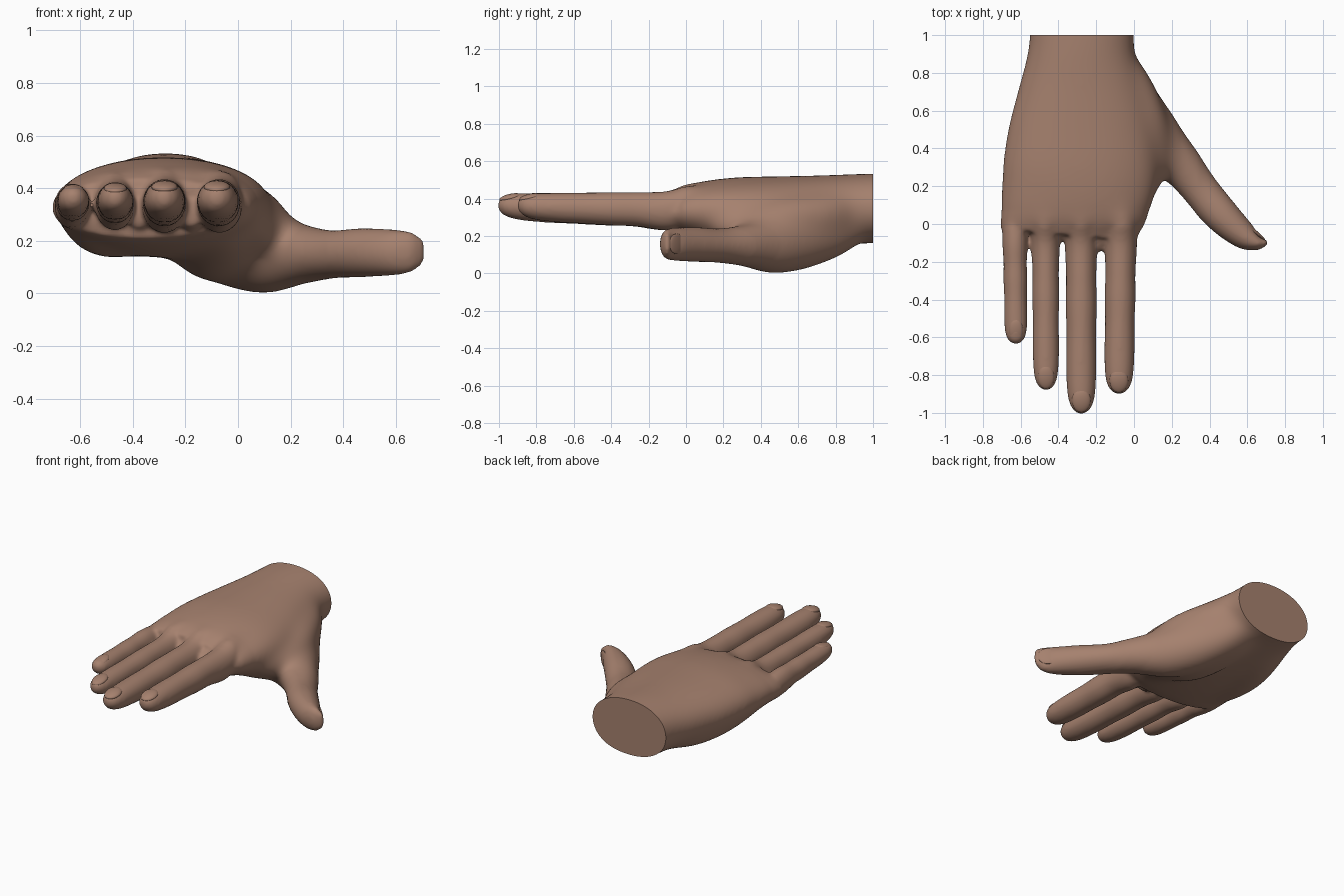
import bpy, bmesh, math
from mathutils import Vector

if "Cube" in bpy.data.objects:
    bpy.data.objects.remove(bpy.data.objects["Cube"])

skin = bpy.data.materials.new("skin brown")
skin.diffuse_color = (0.38, 0.22, 0.157, 1)
skin.use_nodes = True
skin.node_tree.nodes["Principled BSDF"].inputs["Base Color"].default_value = skin.diffuse_color
bm = bmesh.new()
N = 32


def resample(st, steps=6):
    """Catmull-Rom curve through stations (x, y, z, half width, half height)."""
    out = []
    for i in range(len(st) - 1):
        p0, p1, p2, p3 = (Vector(st[max(0, min(len(st) - 1, i + k))]) for k in (-1, 0, 1, 2))
        for s in range(steps):
            t = s / steps
            out.append(0.5 * (2 * p1 + (p2 - p0) * t + (2 * p0 - 5 * p1 + 4 * p2 - p3) * t * t
                              + (3 * p1 - p0 - 3 * p2 + p3) * t ** 3))
    return out + [Vector(st[-1])]


def loft(stations, power=1.0):
    """Closed tube of upright rounded sections along a path."""
    pts = resample(stations)
    rings = []
    for i, p in enumerate(pts):
        d = pts[min(i + 1, len(pts) - 1)] - pts[max(i - 1, 0)]
        side = Vector((-d[1], d[0], 0)).normalized()
        ring = []
        for k in range(N):
            a = 2 * math.pi * k / N
            c, s = math.cos(a), math.sin(a)
            u = math.copysign(abs(c) ** power, c) * max(p[3], 0.004)
            v = math.copysign(abs(s) ** power, s) * max(p[4], 0.004)
            ring.append(bm.verts.new(Vector(p[:3]) + side * u + Vector((0, 0, v))))
        rings.append(ring)
    for r0, r1 in zip(rings, rings[1:]):
        for k in range(N):
            j = (k + 1) % N
            bm.faces.new((r0[k], r0[j], r1[j], r1[k]))
    bm.faces.new(rings[0][::-1])
    bm.faces.new(rings[-1])


# wrist and palm
loft([(-.275, 1.2, .347, .28, .188), (-.275, 1.0, .347, .28, .188),
      (-.28, .9, .345, .287, .188), (-.28, .75, .336, .328, .19),
      (-.28, .5, .328, .392, .192), (-.29, .25, .331, .416, .182),
      (-.333, .05, .331, .386, .152), (-.345, -.06, .322, .36, .112)], 0.95)

# thumb with its mound
loft([(-.14, .92, .27, .09, .12), (-.09, .8, .225, .12, .147), (0, .62, .18, .15, .165),
      (.11, .46, .158, .15, .163), (.22, .34, .15, .122, .127), (.34, .19, .148, .102, .093),
      (.47, .04, .155, .093, .093), (.58, -.06, .156, .073, .088),
      (.645, -.097, .157, .045, .08), (.685, -.1, .158, .024, .062), (.708, -.1, .158, .01, .04)])

# inner swell of the thumb mound
loft([(-.17, .93, .28, .12, .12), (-.135, .8, .235, .16, .145), (-.085, .6, .205, .18, .16),
      (-.055, .42, .2, .17, .15), (-.05, .24, .235, .14, .12), (-.06, .08, .275, .08, .08)])

# skin bridging the index side and the thumb
loft([(-.1, .9, .33, .085, .12), (-.02, .72, .305, .125, .125), (.045, .52, .28, .14, .128),
      (.085, .37, .25, .12, .115), (.09, .26, .25, .08, .09), (.06, .14, .265, .04, .06)])

# little finger side of the palm
loft([(-.42, .87, .29, .1, .1), (-.46, .65, .262, .135, .125), (-.5, .42, .257, .15, .118),
      (-.53, .2, .278, .14, .1), (-.54, .03, .305, .11, .08)])

# fingers: base x, tip x, tip y, radius, knuckle height
FINGERS = [(-.63, -.625, -.635, .062, .405), (-.468, -.466, -.88, .07, .475),
           (-.28, -.279, -1.005, .08, .488), (-.07, -.08, -.9, .08, .475)]
for bx, tx, ty, r, top in FINGERS:
    h = min(.11, r * 1.3)
    st = [(bx, .2, top - h, r * .8, h * .85), (bx, .04, top - h, r * 1.05, h),
          (bx, -.1, .335, r * 1.08, min(.105, r * 1.35))]
    length = -.1 - ty
    # t along finger, width scale, height scale
    for t, w, v in ((.2, 1, 1.15), (.36, 1.03, 1.12), (.52, .98, 1.05), (.7, 1, 1),
                    (.84, .96, .92), (.92, .84, .8), (.97, .6, .6), (1, .2, .25)):
        st.append((bx + (tx - bx) * t, -.1 - length * t,
                   .34 + .014 * t + .01 * t ** 6, r * w, r * v))
    loft(st)

# webs between the fingers
for x, y in ((-.178, -.14), (-.375, -.09), (-.55, -.05)):
    loft([(x, .08, .33, .07, .1), (x, .5 * y, .32, .06, .085), (x, y, .31, .045, .055)])

# fuse the parts into one skin
mesh = bpy.data.meshes.new("hand")
bmesh.ops.recalc_face_normals(bm, faces=bm.faces)
bm.to_mesh(mesh)
bm.free()
hand = bpy.data.objects.new("hand", mesh)
bpy.context.collection.objects.link(hand)
rem = hand.modifiers.new("fuse", 'REMESH')
rem.mode, rem.voxel_size = 'VOXEL', 0.0105
smo = hand.modifiers.new("soften", 'SMOOTH')
smo.factor, smo.iterations = 0.5, 12

# extra softening over the back of the hand and palm, fading toward the fingers
bm = bmesh.new()
bm.from_object(hand, bpy.context.evaluated_depsgraph_get())
for i in range(90):
    limit = -.02 + .001 * i
    soft = [v for v in bm.verts if v.co.y > limit and v.co.x < .34 - .001 * i]
    bmesh.ops.smooth_vert(bm, verts=soft, factor=0.5, use_axis_x=True, use_axis_y=True,
                          use_axis_z=True)

# flat cut at the wrist
bmesh.ops.bisect_plane(bm, geom=bm.verts[:] + bm.edges[:] + bm.faces[:],
                       plane_co=(0, 1, 0), plane_no=(0, 1, 0), clear_outer=True)
bmesh.ops.holes_fill(bm, edges=[e for e in bm.edges if e.is_boundary], sides=0)
bmesh.ops.recalc_face_normals(bm, faces=bm.faces)
hand.modifiers.clear()
bm.to_mesh(mesh)
bm.free()
mesh.materials.clear()
mesh.materials.append(skin)


def nail(name, loc, size, rot):
    """Thin curved nail lying in the fingertip."""
    bpy.ops.mesh.primitive_uv_sphere_add(segments=24, ring_count=12, location=loc, rotation=rot)
    o = bpy.context.object
    o.name, o.scale = name, size
    o.data.materials.append(skin)
    bpy.ops.object.shade_smooth()


# fingernails
for i, (bx, tx, ty, r, top) in enumerate(FINGERS):
    nail(f"fingernail_{i + 1}", (tx, ty + .07, .358 + r * .58), (r * .62, .064, r * .27),
         (math.radians(11), 0, 0))
nail("thumbnail", (.648, -.05, .158), (.062, .012, .055), (0, 0, math.radians(-40)))

bpy.ops.object.select_all(action='DESELECT')
hand.select_set(True)
bpy.context.view_layer.objects.active = hand
bpy.ops.object.shade_smooth_by_angle(angle=math.radians(50))
